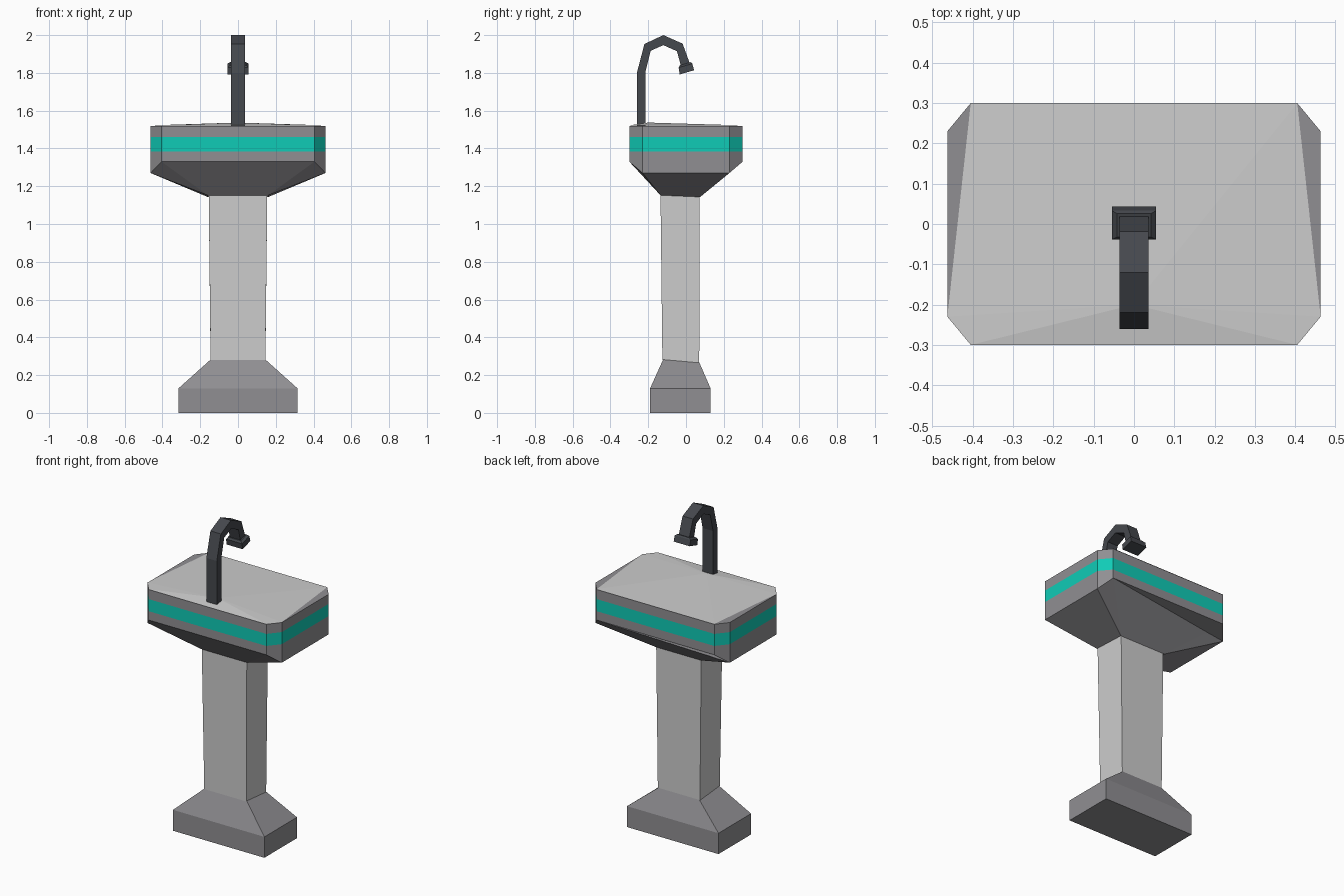
import bpy, bmesh

if "Cube" in bpy.data.objects:
    bpy.data.objects.remove(bpy.data.objects["Cube"])


def material(name, rgb):
    m = bpy.data.materials.new(name)
    m.diffuse_color = (*rgb, 1)
    m.use_nodes = True
    m.node_tree.nodes["Principled BSDF"].inputs["Base Color"].default_value = m.diffuse_color
    return m


GREY = material("mid grey", (0.28, 0.275, 0.29))
LIGHT = material("light grey", (0.61, 0.61, 0.61))
TEAL = material("teal", (0.005, 0.60, 0.47))
DARK = material("dark slate", (0.06, 0.065, 0.075))


def loft(name, rings, mats, rule=None, cap_top=True):
    """Skin a stack of equal-length rings; rule(layer) picks the material."""
    bm = bmesh.new()
    vs = [[bm.verts.new(p) for p in r] for r in rings]
    n = len(rings[0])
    for k in range(len(rings) - 1):
        for i in range(n):
            j = (i + 1) % n
            f = bm.faces.new((vs[k][i], vs[k][j], vs[k + 1][j], vs[k + 1][i]))
            f.material_index = rule(k) if rule else 0
    bm.faces.new(vs[0][::-1])
    if cap_top:
        bm.faces.new(vs[-1])
    return finish(name, bm, mats)


def finish(name, bm, mats):
    bmesh.ops.remove_doubles(bm, verts=bm.verts, dist=0.0005)
    bmesh.ops.recalc_face_normals(bm, faces=bm.faces)
    me = bpy.data.meshes.new(name)
    bm.to_mesh(me)
    bm.free()
    for m in mats:
        me.materials.append(m)
    ob = bpy.data.objects.new(name, me)
    bpy.context.collection.objects.link(ob)
    return ob


def rect(x, y0, y1, z0, z1=None):
    """Rectangle, half width x, height z0 at y0 and z1 at y1."""
    z1 = z0 if z1 is None else z1
    return [(-x, y0, z0), (x, y0, z0), (x, y1, z1), (-x, y1, z1)]


def octagon(z_long, z_side):
    """Chamfered rectangle; long edges and short edges may differ in height."""
    a, b, c, d = 0.405, 0.463, 0.23, 0.30
    return [(-a, -d, z_long), (a, -d, z_long), (b, -c, z_side), (b, c, z_side),
            (a, d, z_long), (-a, d, z_long), (-b, c, z_side), (-b, -c, z_side)]


# Foot and pedestal column
loft("foot", [rect(0.315, -0.19, 0.13, 0), rect(0.315, -0.19, 0.13, 0.13),
              rect(0.142, -0.12, 0.07, 0.285, 0.268)], [GREY])
loft("column", [rect(0.145, -0.125, 0.07, 0.28, 0.262),
                rect(0.155, -0.135, 0.072, 1.16)], [LIGHT])

# Basin body with a teal band; the underside narrows to the column
q = rect(0.16, -0.135, 0.075, 1.152, 1.143)
under = [q[0], q[1], q[1], q[2], q[2], q[3], q[3], q[0]]
bm_rings = [octagon(1.33, 1.27), octagon(1.385, 1.385),
            octagon(1.46, 1.46), octagon(1.52, 1.52)]
loft("basin", bm_rings, [GREY, TEAL], lambda k: int(k == 1))
bm = bmesh.new()
top = [bm.verts.new(p) for p in bm_rings[0]]
low = [bm.verts.new(p) for p in under]
for i in range(8):
    j = (i + 1) % 8
    if under[i] == under[j]:
        bm.faces.new((low[i], top[j], top[i]))
    else:
        bm.faces.new((low[i], low[j], top[j], top[i]))
finish("basin_underside", bm, [GREY])

# Slightly peaked light top surface, leaving grey slivers at the sides
bm = bmesh.new()
rim = octagon(1.522, 1.522)
ring = [bm.verts.new(rim[i]) for i in (0, 1, 2, 4, 5, 7)]
peak = bm.verts.new((0, -0.2, 1.537))
for i in range(6):
    bm.faces.new((ring[i], ring[(i + 1) % 6], peak))
finish("basin_top", bm, [LIGHT])

# Faucet: inner and outer (y, z) points of each section along the bend
arm = [((-0.215, 1.52), (-0.26, 1.52)), ((-0.215, 1.805), (-0.26, 1.80)),
       ((-0.187, 1.917), (-0.22, 1.953)), ((-0.12, 1.947), (-0.12, 2.0)),
       ((-0.048, 1.915), (-0.018, 1.955)), ((-0.027, 1.838), (0.02, 1.85))]


def section(s, x):
    (y0, z0), (y1, z1) = s
    return rect(x, y0, y1, z0, z1)


loft("faucet_pipe", [section(s, 0.036) for s in arm], [DARK])
head = [(((-0.032, 1.84), (0.026, 1.857)), 0.042),
        (((-0.039, 1.828), (0.033, 1.849)), 0.055),
        (((-0.033, 1.792), (0.043, 1.814)), 0.055)]
loft("faucet_nozzle", [section(s, x) for s, x in head], [DARK])
